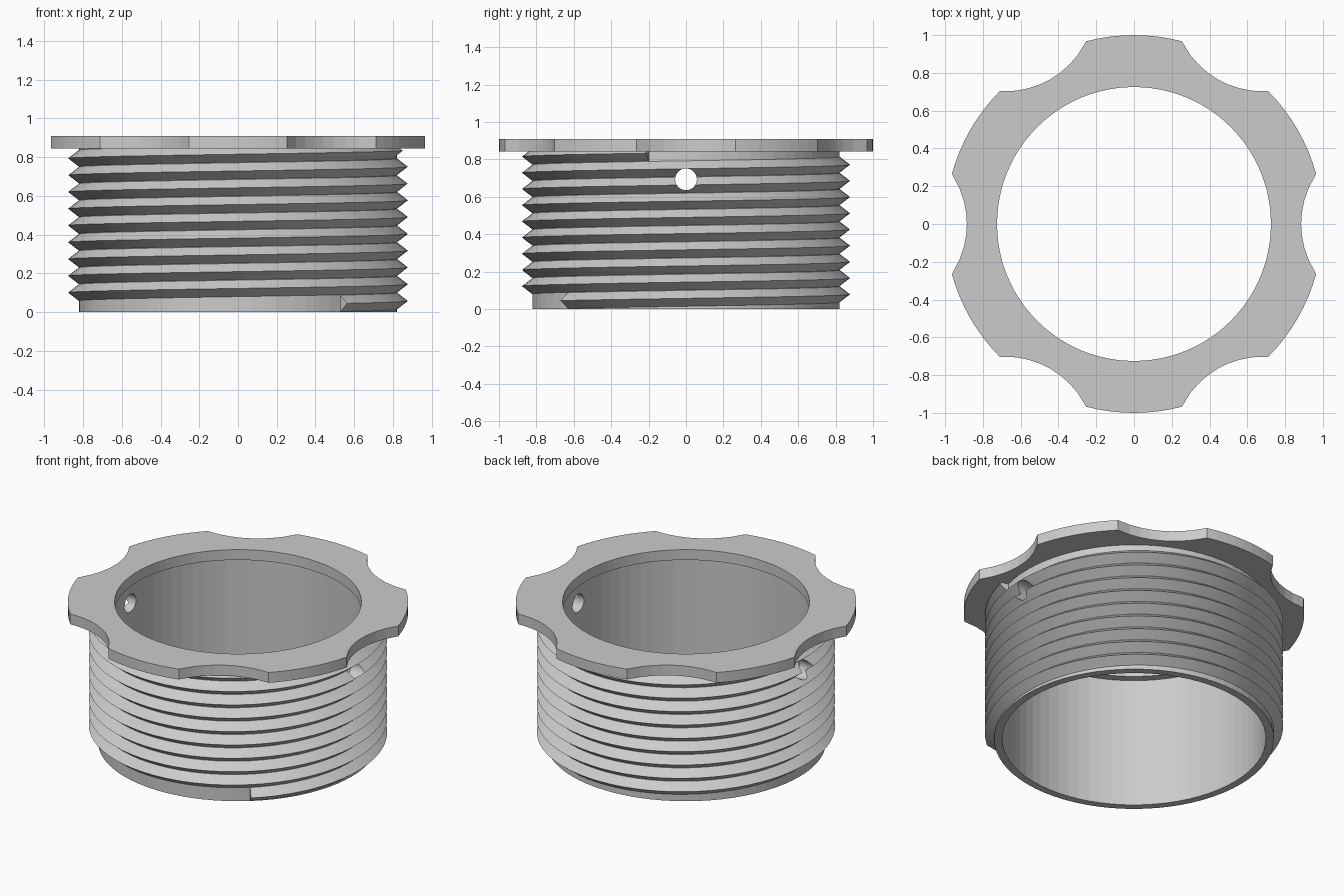
import bpy, bmesh, math

if "Cube" in bpy.data.objects:
    bpy.data.objects.remove(bpy.data.objects["Cube"])

SEG = 72
PITCH = 0.0866
ROOT, CREST = 0.822, 0.877
HEIGHT, FLANGE_Z = 0.91, 0.843

grey = bpy.data.materials.new("plain grey")
grey.diffuse_color = (0.6, 0.6, 0.6, 1)
grey.use_nodes = True
grey.node_tree.nodes["Principled BSDF"].inputs["Base Color"].default_value = grey.diffuse_color


def loft(name, sections, closed):
    """Skin a list of closed cross-sections; cap the ends unless it is a ring."""
    bm = bmesh.new()
    rows = [[bm.verts.new(p) for p in s] for s in sections]
    n = len(rows[0])
    for i in range(len(rows) if closed else len(rows) - 1):
        a, b = rows[i], rows[(i + 1) % len(rows)]
        for j in range(n):
            k = (j + 1) % n
            bm.faces.new((a[j], b[j], b[k], a[k]))
    if not closed:
        bm.faces.new(rows[0])
        bm.faces.new(rows[-1])
    bmesh.ops.recalc_face_normals(bm, faces=bm.faces)
    mesh = bpy.data.meshes.new(name)
    bm.to_mesh(mesh)
    bm.free()
    mesh.materials.append(grey)
    obj = bpy.data.objects.new(name, mesh)
    bpy.context.collection.objects.link(obj)
    return obj


def section(angle, profile):
    """Stand an (r, z) profile up at an angle around the axis."""
    return [(r * math.cos(angle), r * math.sin(angle), z) for r, z in profile]


def box_profile(r0, r1, z0, z1):
    return [(r0, z0), (r1, z0), (r1, z1), (r0, z1)]


# Tube wall
tube = loft("tube_wall",
            [section(math.tau * i / SEG, box_profile(0.775, ROOT, 0, FLANGE_Z + 0.01))
             for i in range(SEG)], True)

# Flange with six scalloped grips
NOTCH_R, NOTCH_C = 0.479, 1.364
half = math.atan2(0.265, 0.965)
flange_sections = []
for s in range(6):
    mid = s * math.pi / 3
    for i in range(8):      # scallop
        a = -half + 2 * half * i / 8
        r = NOTCH_C * math.cos(a) - math.sqrt(NOTCH_R ** 2 - (NOTCH_C * math.sin(a)) ** 2)
        flange_sections.append(section(mid + a, box_profile(0.725, min(r, 1), FLANGE_Z, HEIGHT)))
    for i in range(8):      # outer arc
        a = half + (math.pi / 3 - 2 * half) * i / 8
        flange_sections.append(section(mid + a, box_profile(0.725, 1, FLANGE_Z, HEIGHT)))
loft("flange", flange_sections, True)

# Right-hand helical thread, rising from the bottom rim into the flange
start, end = math.radians(-50), math.radians(-14) + 9 * math.tau
steps = int(SEG * (end - start) / math.tau)
hw = PITCH * 0.49
thread_sections = []
for i in range(steps + 1):
    a = start + (end - start) * i / steps
    z = 0.057 + PITCH * a / math.tau
    thread_sections.append(section(a, [(ROOT - 0.02, z - hw), (ROOT, z - hw), (CREST, z),
                                       (ROOT, z + hw), (ROOT - 0.02, z + hw)]))
thread = loft("screw_thread", thread_sections, False)

# Pin hole drilled straight through both sides
bpy.ops.mesh.primitive_cylinder_add(vertices=32, radius=0.058, depth=2.4,
                                    location=(0, 0, 0.693), rotation=(0, math.pi / 2, 0))
drill = bpy.context.object
drill.name = "pin_hole_cutter"
drill.hide_render = True
drill.data.materials.append(grey)
for obj in (tube, thread):
    mod = obj.modifiers.new("pin hole", 'BOOLEAN')
    mod.operation = 'DIFFERENCE'
    mod.solver = 'EXACT'
    mod.object = drill
    bpy.ops.object.select_all(action='DESELECT')
    bpy.context.view_layer.objects.active = obj
    obj.select_set(True)
    bpy.ops.object.modifier_apply(modifier=mod.name)
bpy.data.objects.remove(drill)

# Smooth flanks with a crisp crest
bpy.ops.object.shade_smooth_by_angle(angle=math.radians(30))
